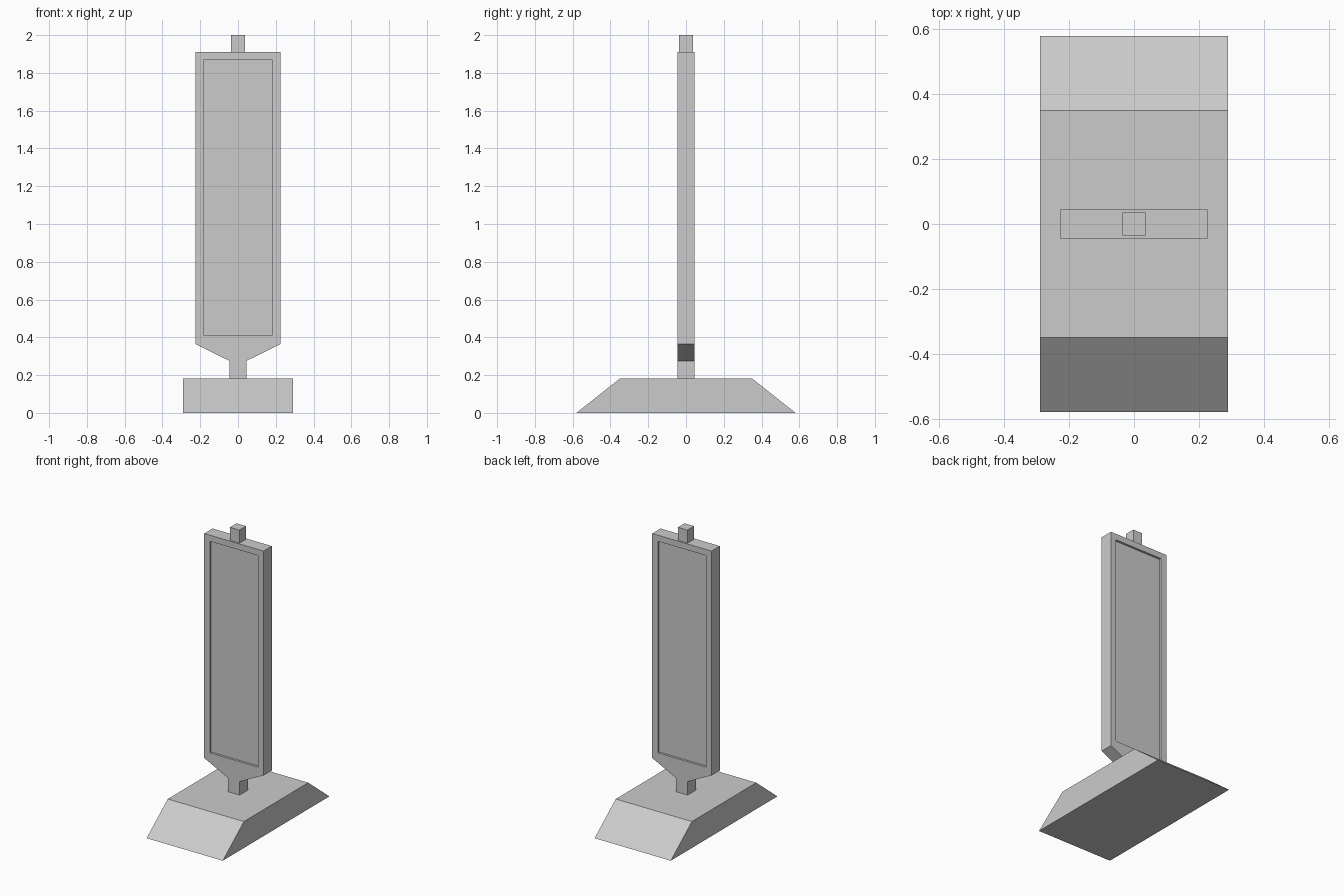
import bpy, bmesh
from mathutils import Vector

if "Cube" in bpy.data.objects:
    bpy.data.objects.remove(bpy.data.objects["Cube"])


def extrude_profile(name, points, axis, half):
    """Extrude a closed profile symmetrically along 'x' (points y,z) or 'y' (points x,z)."""
    bm = bmesh.new()
    place = (lambda a, b: (-half, a, b)) if axis == 'x' else (lambda a, b: (a, -half, b))
    face = bm.faces.new([bm.verts.new(place(a, b)) for a, b in points])
    new = bmesh.ops.extrude_face_region(bm, geom=[face])['geom']
    step = Vector((2 * half, 0, 0)) if axis == 'x' else Vector((0, 2 * half, 0))
    bmesh.ops.translate(bm, vec=step, verts=[v for v in new if isinstance(v, bmesh.types.BMVert)])
    bmesh.ops.recalc_face_normals(bm, faces=bm.faces)
    mesh = bpy.data.meshes.new(name)
    bm.to_mesh(mesh)
    bm.free()
    obj = bpy.data.objects.new(name, mesh)
    bpy.context.collection.objects.link(obj)
    return obj


def mirrored(half_profile):
    """Complete a right-hand outline with its left-hand reflection."""
    return half_profile + [(-a, b) for a, b in reversed(half_profile)]


def rectangle(w, z0, z1):
    return mirrored([(w, z0), (w, z1)])


THICK = 0.045   # half thickness of the panel
RECESS = 0.015  # depth of the sunken faces

# Trapezoid foot
extrude_profile("base", mirrored([(0.58, 0), (0.35, 0.182)]), 'x', 0.29)

# Panel with tapered neck
panel = extrude_profile("panel", mirrored([
    (0.044, 0.182), (0.044, 0.275), (0.226, 0.365), (0.226, 1.91)]), 'y', THICK)

# Sunken rectangles on the front and back
for side, label in ((-1, "front"), (1, "back")):
    cutter = extrude_profile(label + "_recess_cutter", rectangle(0.183, 0.412, 1.868), 'y', 0.05)
    cutter.location.y = side * (THICK - RECESS + 0.05)
    cutter.hide_render = True
    cutter.hide_viewport = True
    cutter.display_type = 'WIRE'
    cut = panel.modifiers.new(label + "_recess", 'BOOLEAN')
    cut.operation = 'DIFFERENCE'
    cut.solver = 'EXACT'
    cut.object = cutter

# Square peg on top
extrude_profile("top_peg", rectangle(0.036, 1.91, 2.0), 'y', 0.036)
